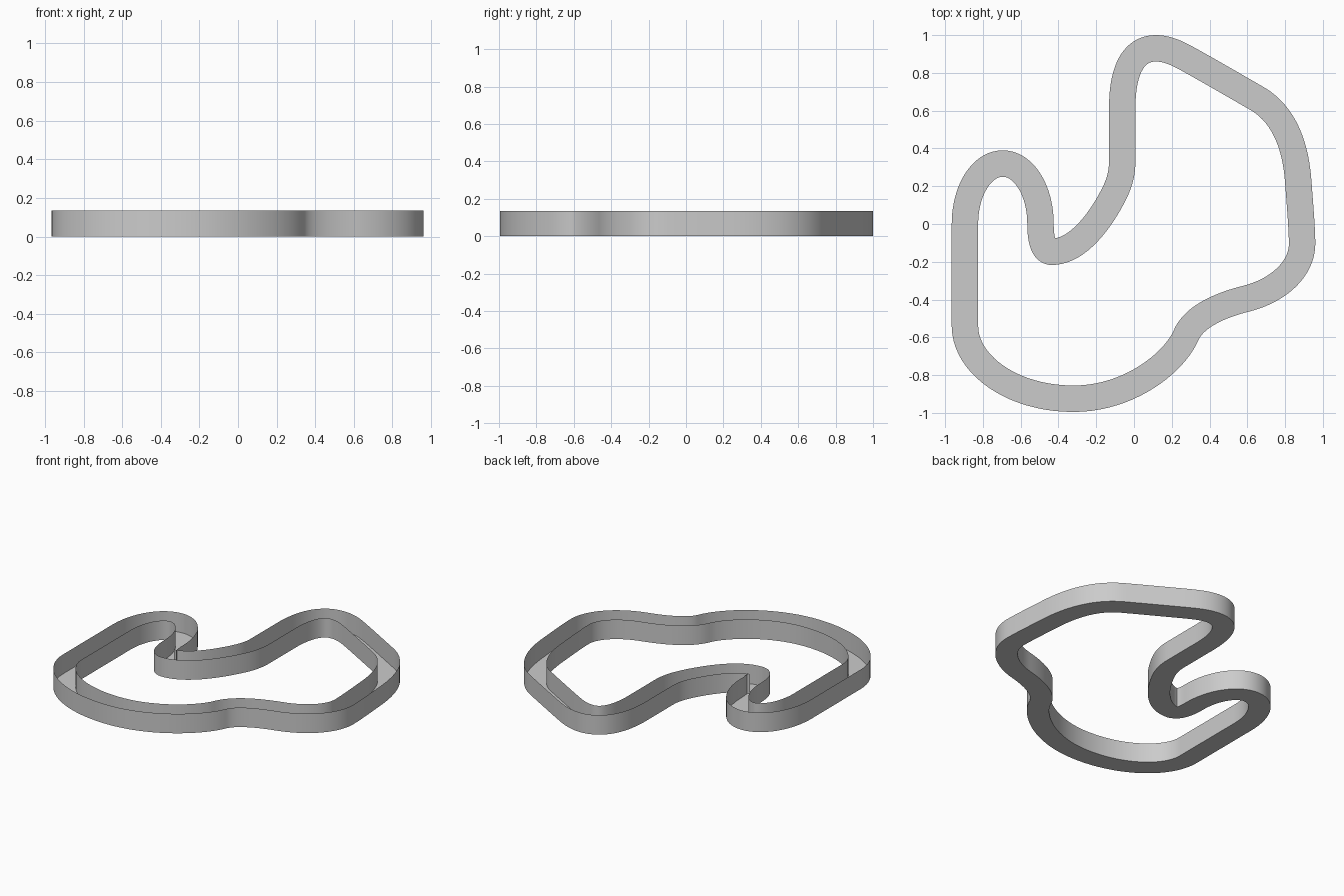
import bpy, bmesh, math
from mathutils import Vector
from mathutils.geometry import interpolate_bezier

if "Cube" in bpy.data.objects:
    bpy.data.objects.remove(bpy.data.objects["Cube"])

HALF_W, HEIGHT, STEPS = 0.07, 0.135, 20

# centre line knots: x, y, tangent direction (degrees), handle length in, handle length out
KNOTS = [
    (-0.895, 0.00, -90, 0.18, 0.10), (-0.895, -0.54, -90, 0.10, 0.20),
    (-0.32, -0.925, 0, 0.33, 0.30), (0.275, -0.59, 67, 0.15, 0.11),
    (0.595, -0.395, 14, 0.14, 0.17), (0.89, -0.10, 91, 0.14, 0.10),
    (0.87, 0.22, 94, 0.10, 0.25), (0.65, 0.665, 150, 0.13, 0.10),
    (0.30, 0.865, 151, 0.10, 0.06), (0.115, 0.93, 180, 0.07, 0.12),
    (-0.062, 0.62, -90, 0.19, 0.08), (-0.062, 0.34, -90, 0.08, 0.09),
    (-0.135, 0.105, -120, 0.10, 0.12), (-0.435, -0.147, 180, 0.13, 0.045),
    (-0.495, 0.00, 90, 0.08, 0.18), (-0.695, 0.32, 180, 0.11, 0.11),
]

# sample the closed centre line
path = []
for i, (x, y, a, _, out) in enumerate(KNOTS):
    x2, y2, a2, inn, _ = KNOTS[(i + 1) % len(KNOTS)]
    p, q = Vector((x, y)), Vector((x2, y2))
    d = lambda deg: Vector((math.cos(math.radians(deg)), math.sin(math.radians(deg))))
    path += interpolate_bezier(p, p + d(a) * out, q - d(a2) * inn, q, STEPS + 1)[:-1]

# sweep an open-topped U section: outer wall, floor, inner wall
SECTION = [(HALF_W, HEIGHT), (HALF_W, 0), (-HALF_W, 0), (-HALF_W, HEIGHT)]
bm = bmesh.new()
rings = []
n = len(path)
for i, p in enumerate(path):
    t = (path[(i + 1) % n] - path[i - 1]).normalized()
    side = Vector((t.y, -t.x))
    rings.append([bm.verts.new((*(p.xy + side * s), z)) for s, z in SECTION])
for i in range(n):
    a, b = rings[i], rings[(i + 1) % n]
    for k in range(3):
        bm.faces.new((a[k], a[k + 1], b[k + 1], b[k]))

mesh = bpy.data.meshes.new("track_channel")
bm.to_mesh(mesh)
bm.free()
track = bpy.data.objects.new("track_channel", mesh)
bpy.context.collection.objects.link(track)

grey = bpy.data.materials.new("light grey")
grey.diffuse_color = (0.6, 0.6, 0.6, 1)
grey.use_nodes = True
grey.node_tree.nodes["Principled BSDF"].inputs["Base Color"].default_value = grey.diffuse_color
mesh.materials.append(grey)

bpy.context.view_layer.objects.active = track
track.select_set(True)
bpy.ops.object.shade_smooth_by_angle(angle=math.radians(35))
